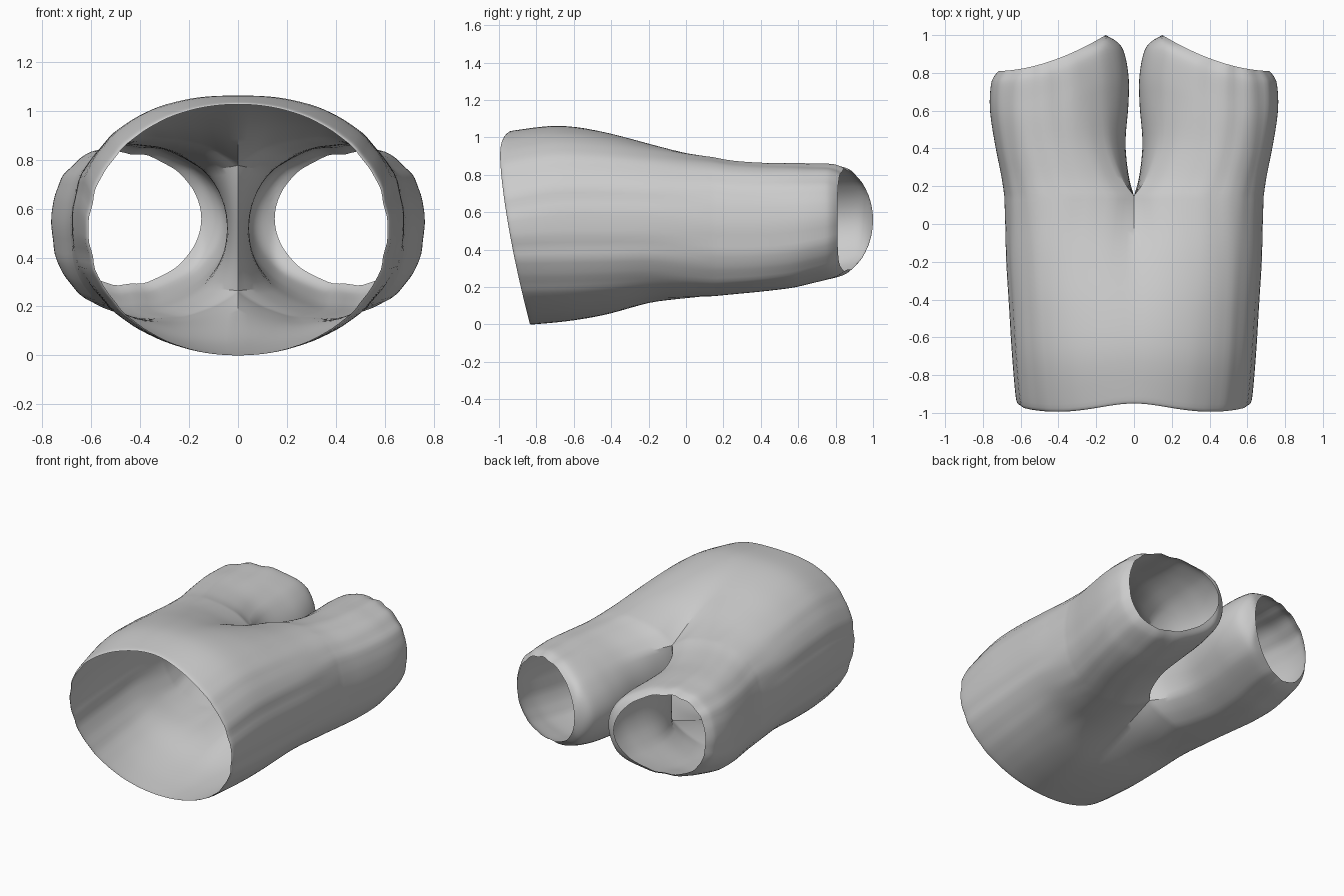
import bpy, bmesh, math

if "Cube" in bpy.data.objects:
    bpy.data.objects.remove(bpy.data.objects["Cube"])

A = math.radians(46)      # how far the outer arc wraps toward the inseam
NO, NI = 60, 16           # segments on the outer arc and on the inseam arc

# stations: y, outer x, inner x, top z, bottom z, roundness, leg blend, rim weight, seam pinch
BODY = [(-0.98, .61, 0, 1.03, .005, 2.05, 0, 1, 1),
        (-0.94, .625, 0, 1.042, .005, 2.1, 0, .95, 1),
        (-0.70, .645, 0, 1.07, .02, 2.25, .03, .65, 1),
        (-0.45, .66, 0, 1.045, .05, 2.3, .10, .35, 1),
        (-0.20, .675, 0, .99, .10, 2.3, .30, .1, 1),
        (0.00, .68, 0, .935, .13, 2.3, .65, 0, 1),
        (0.15, .685, 0, .895, .155, 2.3, 1, 0, 1)]
LEG = [(0.15, .685, 0, .895, .155, 2.3, 1, 0, 1),
       (0.25, .70, .028, .877, .165, 2.35, 1, .02, .6),
       (0.40, .73, .045, .866, .18, 2.4, 1, .15, .2),
       (0.55, .755, .03, .865, .20, 2.4, 1, .4, 0),
       (0.65, .762, .028, .862, .225, 2.35, 1, .65, 0),
       (0.74, .755, .05, .86, .25, 2.3, 1, .85, 0),
       (0.78, .74, .085, .85, .268, 2.25, 1, .95, 0),
       (0.81, .715, .15, .835, .29, 2.2, 1, 1, 0)]


def resample(keys, steps):
    """Catmull-Rom through the key stations."""
    out = []
    for i in range(len(keys) - 1):
        p = [keys[max(0, min(len(keys) - 1, i + k))] for k in (-1, 0, 1, 2)]
        for j in range(steps):
            t = j / steps
            out.append(tuple(
                .5 * (2 * b + (c - a) * t + (2 * a - 5 * b + 4 * c - d) * t * t
                      + (3 * b - a - 3 * c + d) * t ** 3) for a, b, c, d in zip(*p)))
    return out + [keys[-1]]


def spow(v, n):
    return math.copysign(abs(v) ** (2 / n), v)


def ripple(phi, y):
    """Soft lengthwise folds, stronger toward the leg hems."""
    hem = max(0, (y - .35) / .45)
    fold = max(0, math.cos(phi + .1)) ** 2 + .5 * max(0, -math.cos(phi)) ** 4
    return (1 + .005 * math.sin(13 * phi + 1) + .003 * math.sin(21 * phi)
            + hem * fold * (.016 * math.sin(15 * phi) - .012))


def leg_xz(st, phi):
    """Leg section, fuller on the outer side and rounder on the inseam."""
    y, xo, xi, zt, zb, n = st[:6]
    r = ripple(phi, y)
    cx = xi + .56 * (xo - xi)
    sn = math.sin(phi)
    if sn < 0:
        n = 1.95
        half = cx - xi
    else:
        half = xo - cx
    x = cx + half * spow(sn, n) * (r if sn > 0 else 1)
    z = (zt + zb) / 2 + (zt - zb) / 2 * spow(math.cos(phi), n) * r
    return x, z


def outer_arc(st):
    """Outer part of the leg section, its ends pinched toward the crotch seam."""
    gap = leg_xz(st, -A)[0] - st[2], leg_xz(st, math.pi + A)[0] - st[2]
    pts = []
    for i in range(NO + 1):
        t = math.pi * i / NO
        x, z = leg_xz(st, -A + (math.pi + 2 * A) * i / NO)
        pts.append((x - st[8] * gap[i > NO / 2] * abs(math.cos(t)) ** 5, z))
    return pts


def body_ring(st):
    y, xo, xi, zt, zb, n, s, w = st[:8]
    pts = []
    for i, (lx, lz) in enumerate(outer_arc(st)):
        t = math.pi * i / NO
        r = 1 + .005 * math.sin(17 * t) * math.sin(t) + .003 * math.sin(31 * t)
        bx = xo * spow(math.sin(t), n) * r
        bz = (zt + zb) / 2 + (zt - zb) / 2 * spow(math.cos(t), n)
        x, z = bx + (lx - bx) * s, bz + (lz - bz) * s
        # waist rim leans back toward the bottom and dips at the top centre
        dy = w * (.165 * max(0, 1 - z / .95) ** 1.5 - .018
                  + .045 * math.exp(-(x / .25) ** 2) * max(0, z - .5) * 2)
        pts.append((0 if i in (0, NO) else max(x, 0), y + dy, z))
    return pts


def leg_ring(st):
    y, w = st[0], st[7]
    pts = outer_arc(st)
    for i in range(1, NI):
        x, z = leg_xz(st, math.pi + A + (math.pi - 2 * A) * i / NI)
        pts.append((x + (st[2] - x) * st[8], z))
    # hem reaches further along the inseam than along the outer side
    hem = lambda x: .19 * min(1, max(0, (.72 - x) / .57)) ** 1.8
    return [(x, y + w * hem(x), z) for x, z in pts]


bm = bmesh.new()

# hip and waist half
rings = [[bm.verts.new(p) for p in body_ring(s)] for s in resample(BODY, 5)]
for a, b in zip(rings, rings[1:]):
    for i in range(NO):
        bm.faces.new((a[i], a[i + 1], b[i + 1], b[i]))

# leg tube, sharing the last hip ring and closing over the crotch seam
first = rings[-1]
seam = [bm.verts.new((0, y, z)) for x, y, z in leg_ring(LEG[0])[NO + 1:]]
loops = [first + seam]
loops += [[bm.verts.new(p) for p in leg_ring(s)] for s in resample(LEG, 4)[1:]]
for a, b in zip(loops, loops[1:]):
    m = len(a)
    for i in range(m):
        j = (i + 1) % m
        bm.faces.new((a[i], a[j], b[j], b[i]))

# mirror to the other side and weld along the centre
geo = bm.verts[:] + bm.edges[:] + bm.faces[:]
bmesh.ops.mirror(bm, geom=geo, axis='X', merge_dist=.0005)
bmesh.ops.remove_doubles(bm, verts=bm.verts[:], dist=.0005)
bmesh.ops.recalc_face_normals(bm, faces=bm.faces[:])

# rest on the ground
low = min(v.co.z for v in bm.verts)
for v in bm.verts:
    v.co.z -= low

mesh = bpy.data.meshes.new("shorts")
bm.to_mesh(mesh)
bm.free()
shorts = bpy.data.objects.new("shorts", mesh)
bpy.context.collection.objects.link(shorts)
bpy.context.view_layer.objects.active = shorts
shorts.select_set(True)
bpy.ops.object.shade_smooth_by_angle(angle=math.radians(30))
